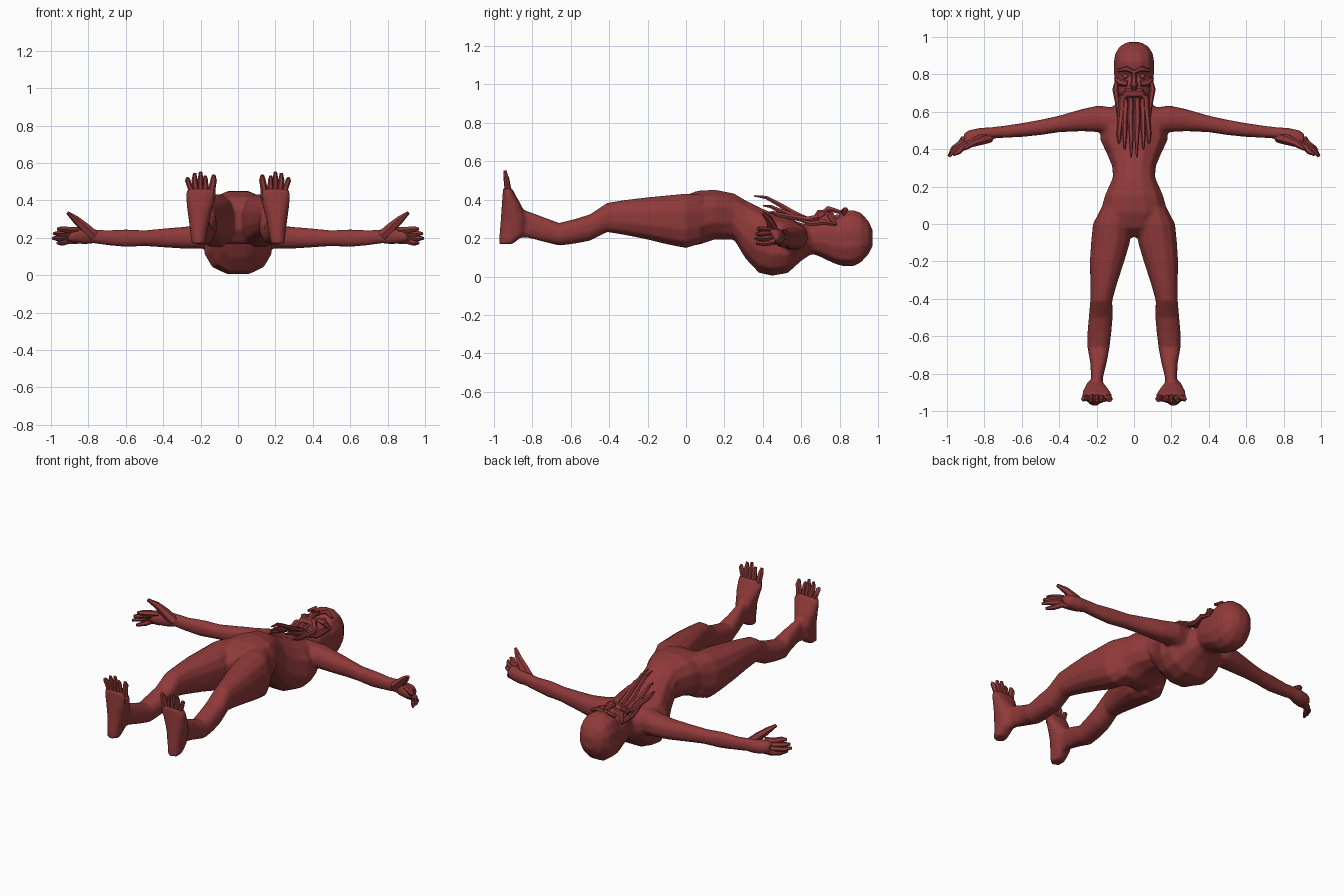
import bpy, bmesh, math
from mathutils import Vector

if "Cube" in bpy.data.objects:
    bpy.data.objects.remove(bpy.data.objects["Cube"])

RED = (0.28, 0.042, 0.042, 1)
skin = bpy.data.materials.new("dark red skin")
skin.use_nodes = True
skin.diffuse_color = RED
bsdf = skin.node_tree.nodes["Principled BSDF"]
bsdf.inputs["Base Color"].default_value = RED
bsdf.inputs["Roughness"].default_value = 0.8


def skin_rings(bm, rings):
    n = len(rings[0])
    for a, b in zip(rings, rings[1:]):
        for i in range(n):
            j = (i + 1) % n
            bm.faces.new((a[i], a[j], b[j], b[i]))
    bm.faces.new(rings[0])
    bm.faces.new(rings[-1][::-1])


def loft(bm, axis, sections, sides=12, side=1, power=0.85):
    """Rounded sections: position on axis, then low/high on the other two axes."""
    others = [k for k in range(3) if k != axis]
    rings = []
    for pos, lo1, hi1, lo2, hi2 in sections:
        ring = []
        for i in range(sides):
            t = 2 * math.pi * (i + 0.5) / sides
            c, s = math.cos(t), math.sin(t)
            p = [0, 0, 0]
            p[axis] = pos
            p[others[0]] = (lo1 + hi1) / 2 + (hi1 - lo1) / 2 * math.copysign(abs(c) ** power, c)
            p[others[1]] = (lo2 + hi2) / 2 + (hi2 - lo2) / 2 * math.copysign(abs(s) ** power, s)
            p[0] *= side
            ring.append(bm.verts.new(p))
        rings.append(ring)
    skin_rings(bm, rings)


def tube(bm, points, radii, sides=6):
    """Tapered limb along a path."""
    pts = [Vector(p) for p in points]
    rings = []
    for k, p in enumerate(pts):
        d = (pts[min(k + 1, len(pts) - 1)] - pts[max(k - 1, 0)]).normalized()
        ref = Vector((0, 0, 1)) if abs(d.z) < 0.8 else Vector((0, 1, 0))
        u = d.cross(ref).normalized()
        v = d.cross(u)
        rings.append([bm.verts.new(p + radii[k] * (math.cos(2 * math.pi * i / sides) * u
                      + math.sin(2 * math.pi * i / sides) * v)) for i in range(sides)])
    skin_rings(bm, rings)


def finish(bm, name, mirror=False, angle=50):
    bmesh.ops.recalc_face_normals(bm, faces=bm.faces)
    mesh = bpy.data.meshes.new(name)
    bm.to_mesh(mesh)
    bm.free()
    mesh.materials.append(skin)
    ob = bpy.data.objects.new(name, mesh)
    bpy.context.collection.objects.link(ob)
    if mirror:
        ob.modifiers.new("mirror", 'MIRROR').use_mirror_merge = False
    bpy.ops.object.select_all(action='DESELECT')
    ob.select_set(True)
    bpy.context.view_layer.objects.active = ob
    bpy.ops.object.shade_smooth_by_angle(angle=math.radians(angle))
    return ob


# Torso, from crotch to neck: y, half width, bottom, top
body = bmesh.new()
torso = [(-.07, .05, .24, .36), (-.02, .15, .17, .42), (.06, .185, .16, .45), (.15, .16, .19, .455),
         (.25, .115, .19, .435), (.31, .12, .09, .4), (.38, .15, .015, .365), (.45, .185, .0, .335),
         (.53, .185, .015, .31), (.6, .14, .08, .28), (.66, .085, .12, .27)]
loft(body, 1, [(y, -w, w, b, t) for y, w, b, t in torso])

# Head, with hollow eyes, brow and chin in its profile
head = [(.61, .085, .11, .26), (.66, .09, .115, .29), (.7, .1, .1, .325), (.75, .105, .075, .335),
        (.785, .108, .06, .315), (.82, .11, .05, .345), (.87, .11, .05, .35), (.91, .103, .07, .335),
        (.95, .078, .115, .29), (.972, .035, .16, .24)]
loft(body, 1, [(y, -w, w, b, t) for y, w, b, t in head])

# Legs, hip to ankle: y, inner, outer, bottom, top
leg = [(.08, .02, .18, .17, .43), (0, .015, .222, .145, .435), (-.1, .02, .232, .165, .425),
       (-.2, .05, .238, .19, .415), (-.32, .09, .235, .215, .4), (-.41, .115, .235, .23, .385),
       (-.5, .113, .243, .185, .325), (-.58, .12, .25, .17, .3), (-.66, .13, .25, .16, .28),
       (-.74, .145, .235, .18, .31), (-.82, .165, .23, .2, .34), (-.92, .17, .245, .2, .38)]
# Feet, heel to ball: z, inner, outer, sole, instep
foot = [(.17, .175, .25, -.972, -.9), (.22, .165, .255, -.972, -.84), (.3, .15, .265, -.965, -.83),
        (.37, .13, .275, -.96, -.855), (.43, .115, .28, -.955, -.89), (.46, .125, .272, -.952, -.905)]
# Arms, shoulder to knuckles: x, lower y, upper y, bottom, top
arm = [(.08, .47, .62, .12, .29), (.19, .49, .635, .14, .275), (.28, .495, .615, .14, .26),
       (.4, .49, .58, .148, .25), (.5, .475, .558, .155, .24), (.6, .465, .54, .15, .245),
       (.7, .46, .525, .16, .24), (.77, .455, .517, .17, .245), (.82, .43, .515, .165, .25),
       (.88, .41, .503, .17, .25), (.91, .41, .485, .18, .24)]
for s in (1, -1):
    loft(body, 1, leg, side=s)
    loft(body, 2, foot, side=s)
    loft(body, 0, arm, side=s)
ob = finish(body, "body")
fuse = ob.modifiers.new("fuse", 'REMESH')
fuse.mode = 'VOXEL'
fuse.voxel_size = 0.01
fuse.use_smooth_shade = True
relax = ob.modifiers.new("relax", 'SMOOTH')
relax.factor = 0.5
relax.iterations = 3

# Fingers, fanned in height and curling toward the feet
bm = bmesh.new()
for k in range(4):
    z, reach = .182 + .02 * k, (.965, .99, .985, .965)[k]
    tip_z = .172 + .025 * k
    tube(bm, [(.86, .455 - .005 * k, z), (.915, .45 - .012 * k, z), (reach - .025, .41 - .008 * k, tip_z),
              (reach, .36 + .006 * abs(k - 1), tip_z)], [.017, .019, .016, .008])
finish(bm, "fingers", True)

# Thumb
bm = bmesh.new()
tube(bm, [(.77, .465, .21), (.82, .45, .255), (.87, .43, .3), (.91, .4, .333)], [.03, .028, .02, .009])
finish(bm, "thumb", True)

# Toes, fanned upward from the ball of the foot
bm = bmesh.new()
for x0, x1, top, r in ((.14, .13, .535, .017), (.175, .175, .53, .015), (.2, .2, .552, .016),
                       (.225, .232, .545, .016), (.252, .27, .52, .014)):
    tube(bm, [(x0, -.925, .4), (x0, -.928, .46), (x1, -.935, .51), (x1, -.943, top)],
         [r, r * 1.15, r, r * .55])
finish(bm, "toes", True)

# Brow ridges, eyes and cheekbones
bm = bmesh.new()
tube(bm, [(.005, .815, .338), (.04, .83, .347), (.085, .82, .325)], [.012, .015, .008])
finish(bm, "brow", True)
bm = bmesh.new()
bmesh.ops.create_uvsphere(bm, u_segments=10, v_segments=6, radius=.016)
bmesh.ops.translate(bm, verts=bm.verts, vec=(.045, .79, .308))
finish(bm, "eye", True)
bm = bmesh.new()
tube(bm, [(.035, .75, .325), (.07, .755, .315), (.1, .78, .27)], [.016, .02, .008])
finish(bm, "cheekbone", True)

# Nose ridge and upper lip
bm = bmesh.new()
tube(bm, [(0, .82, .33), (0, .77, .345), (0, .74, .35), (0, .715, .335)], [.01, .014, .02, .012])
finish(bm, "nose")
bm = bmesh.new()
tube(bm, [(-.065, .665, .29), (-.035, .7, .325), (.035, .7, .325), (.065, .665, .29)],
     [.015, .026, .026, .015])
finish(bm, "upper_lip")

# Long face tentacles: start x, end x, end y, end height
bm = bmesh.new()
for x0, x1, y1, z1 in ((.018, .015, .355, .42), (.045, .05, .4, .37), (.065, .08, .43, .335)):
    rise = z1 - .3
    tube(bm, [(x0, .69, .31), (x0, .63, .295), (x0 * 1.1, .56, .3 + rise * .25),
              (x1, .48, .3 + rise * .65), (x1, (.48 + y1) / 2, .3 + rise * .93), (x1, y1, z1)],
         [.016, .019, .016, .013, .01, .004])
finish(bm, "face_tentacles", True)

# Side tentacles hanging along the jaw
bm = bmesh.new()
tube(bm, [(.09, .78, .27), (.1, .72, .285), (.088, .65, .275), (.085, .57, .3)],
     [.008, .016, .014, .004])
finish(bm, "jaw_tentacle", True)
